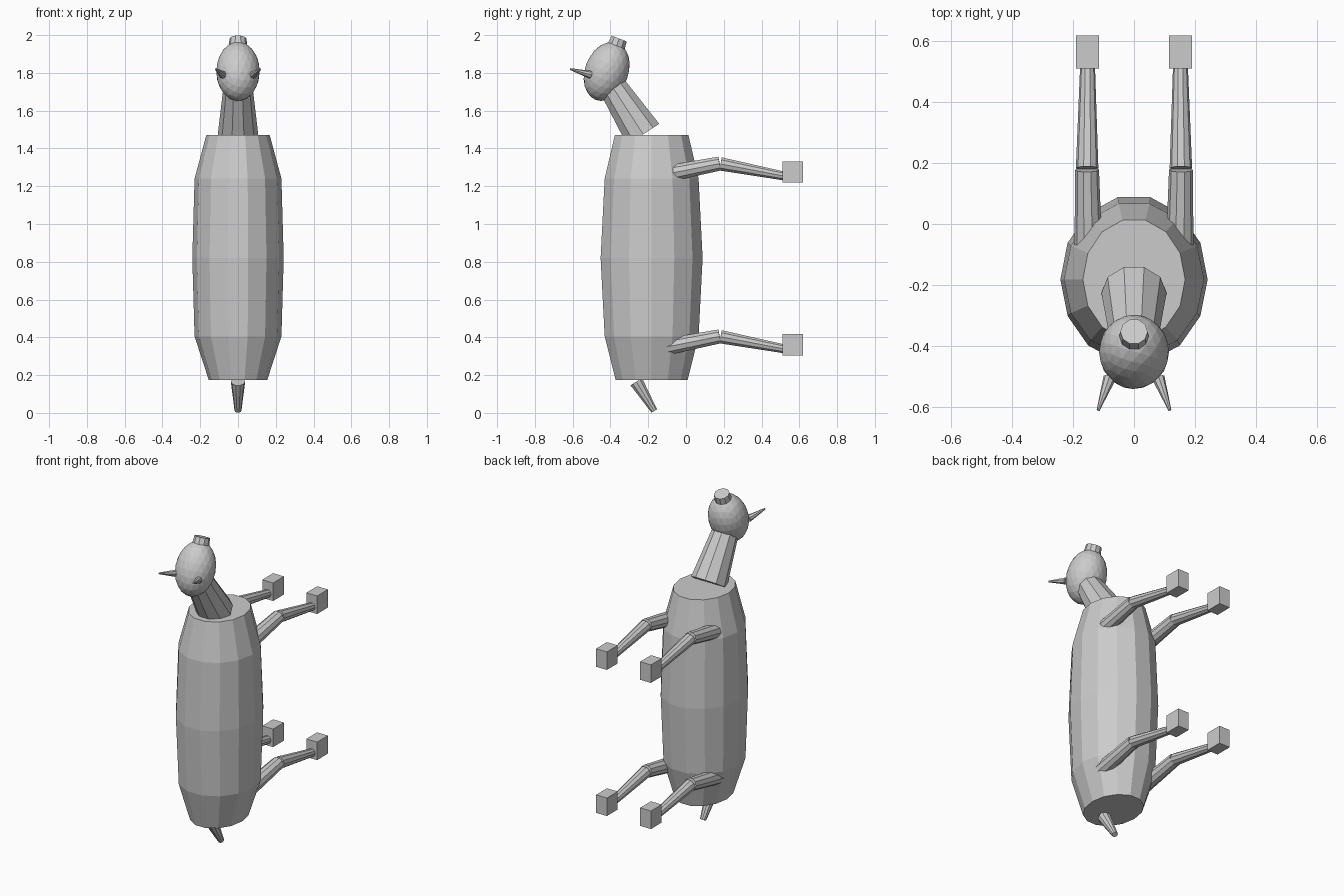
import bpy
import bmesh
import math
from mathutils import Vector, Matrix

old = bpy.data.objects.get("Cube")
if old:
    bpy.data.objects.remove(old, do_unlink=True)

grey = bpy.data.materials.new("plain_grey")
grey.use_nodes = True
COLOUR = (0.6, 0.6, 0.6, 1)
grey.diffuse_color = COLOUR
grey.node_tree.nodes["Principled BSDF"].inputs["Base Color"].default_value = COLOUR


def finish(name, bm):
    """Turn a bmesh into a flat-shaded grey object."""
    bmesh.ops.recalc_face_normals(bm, faces=bm.faces)
    mesh = bpy.data.meshes.new(name)
    bm.to_mesh(mesh)
    bm.free()
    mesh.materials.append(grey)
    obj = bpy.data.objects.new(name, mesh)
    bpy.context.collection.objects.link(obj)
    return obj


def taper(name, start, end, r1, r2, sides=10):
    """Tapered cylinder running from start to end."""
    start, end = Vector(start), Vector(end)
    axis = end - start
    # Build the frame so that one cross-section axis stays close to x
    z = axis.normalized()
    y = z.cross(Vector((1, 0, 0))).normalized()
    x = y.cross(z)
    frame = Matrix((x, y, z)).transposed().to_4x4()
    bm = bmesh.new()
    rings = []
    for height, radius in ((0, r1), (axis.length, r2)):
        angles = [math.tau * i / sides for i in range(sides)]
        rings.append([bm.verts.new((radius * math.cos(a), radius * math.sin(a), height))
                      for a in angles])
    for i in range(sides):
        j = (i + 1) % sides
        bm.faces.new((rings[0][i], rings[0][j], rings[1][j], rings[1][i]))
    for ring in rings:
        bm.faces.new(ring)
    bm.transform(Matrix.Translation(start) @ frame)
    return finish(name, bm)


# Barrel body: elliptical rings (height, half width, half depth)
BODY_Y = -0.182
SIDES = 14
bm = bmesh.new()
rings = []
for z, rx, ry in ((0.175, 0.155, 0.196), (0.405, 0.23, 0.255), (0.82, 0.242, 0.277),
                  (1.24, 0.23, 0.255), (1.47, 0.168, 0.2)):
    rings.append([bm.verts.new((rx * math.cos(math.tau * i / SIDES),
                                BODY_Y + ry * math.sin(math.tau * i / SIDES), z))
                  for i in range(SIDES)])
for low, high in zip(rings, rings[1:]):
    for i in range(SIDES):
        j = (i + 1) % SIDES
        bm.faces.new((low[i], low[j], high[j], high[i]))
bm.faces.new(rings[0])
bm.faces.new(rings[-1])
finish("body", bm)

# Neck and tail
taper("neck", (0, -0.227, 1.475), (0, -0.385, 1.72), 0.107, 0.078)
taper("tail", (0, -0.263, 0.165), (0, -0.168, 0.01), 0.038, 0.018)

# Egg-shaped head leaning back, with a stub on its crown
head_at = Matrix.Translation((0, -0.42, 1.808)) @ Matrix.Rotation(math.radians(-21), 4, "X")
bm = bmesh.new()
bmesh.ops.create_icosphere(bm, subdivisions=3, radius=1)
bm.transform(head_at @ Matrix.Diagonal((0.115, 0.115, 0.162, 1)))
finish("head", bm)
taper("crown_stub", head_at @ Vector((0, 0, 0.11)), head_at @ Vector((0, 0, 0.186)), 0.052, 0.045)

# Paired parts
for side, s in (("left", 1), ("right", -1)):
    taper(side + "_horn", (s * 0.08, -0.505, 1.79), (s * 0.118, -0.612, 1.82), 0.021, 0.005, 8)
    for place, z in (("upper", 1.275), ("lower", 0.36)):
        tag = f"{place}_{side}_"
        taper(tag + "thigh", (s * 0.15, -0.1, z - 0.01), (s * 0.154, 0.178, z + 0.045), 0.046, 0.039)
        taper(tag + "shin", (s * 0.154, 0.183, z + 0.043), (s * 0.1525, 0.53, z - 0.023), 0.037, 0.024)
        # Block foot
        bm = bmesh.new()
        bmesh.ops.create_cube(bm, size=1)
        bm.transform(Matrix.Translation((s * 0.1525, 0.565, z)) @ Matrix.Diagonal((0.075, 0.107, 0.113, 1)))
        finish(tag + "foot", bm)
